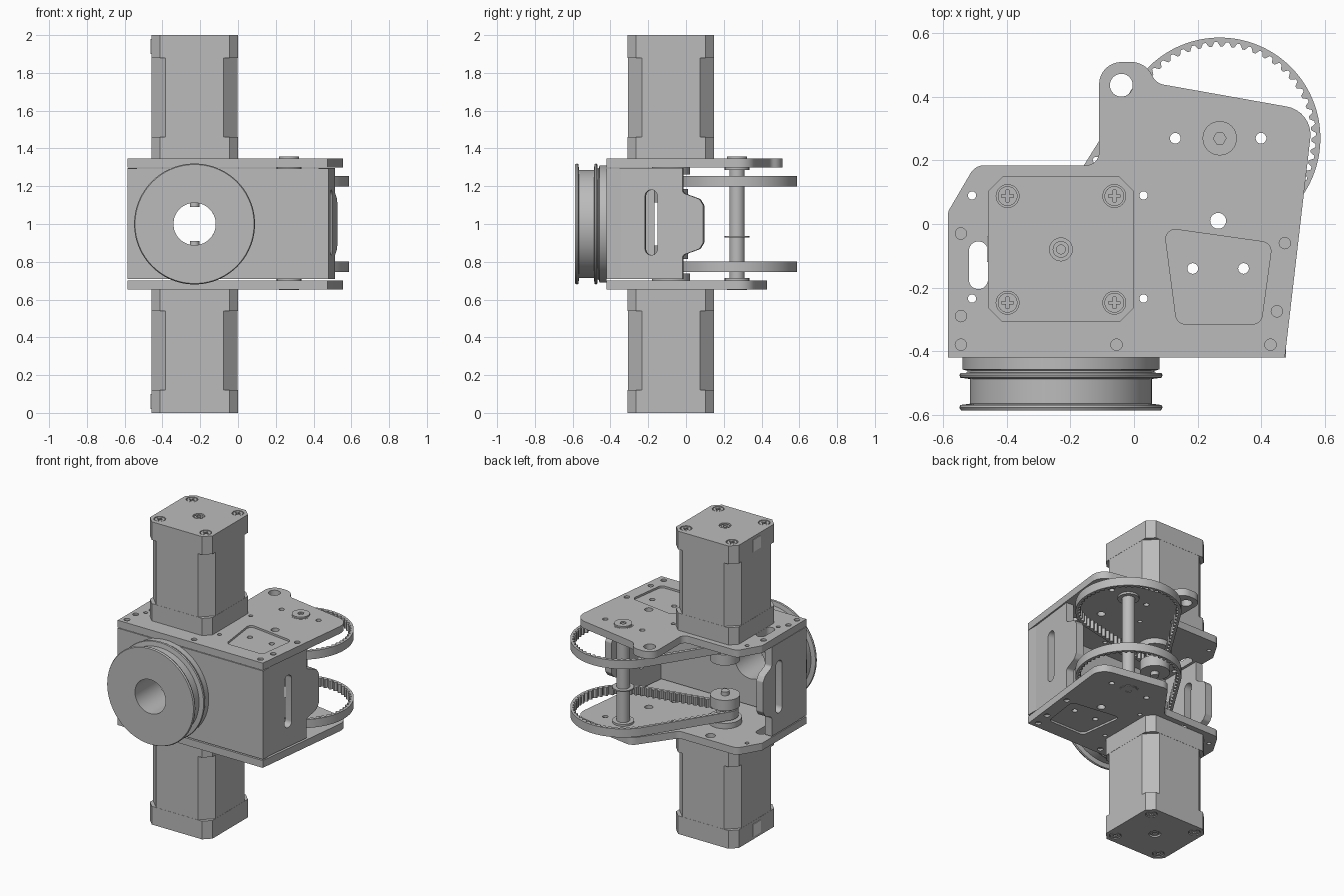
import bpy, bmesh
from math import sin, cos, pi, atan2, acos, tan, hypot
from mathutils import Matrix, Vector

cube = bpy.data.objects.get("Cube")
if cube:
    bpy.data.objects.remove(cube, do_unlink=True)


def material(name, value):
    m = bpy.data.materials.new(name)
    m.use_nodes = True
    col = (value, value, value, 1)
    m.diffuse_color = col
    m.node_tree.nodes["Principled BSDF"].inputs["Base Color"].default_value = col
    return m


GREY = material("machined grey", 0.5)
WHITE = material("connector white", 0.9)
UP = Matrix.Identity(4)
DOWN = Matrix.Translation((0, 0, 2)) @ Matrix.Scale(-1, 4, (0, 0, 1))
parts = []


def finish(name, bm, matrix=UP, mat=GREY):
    bm.transform(matrix)
    bmesh.ops.recalc_face_normals(bm, faces=bm.faces)
    me = bpy.data.meshes.new(name)
    bm.to_mesh(me)
    bm.free()
    me.materials.append(mat)
    ob = bpy.data.objects.new(name, me)
    bpy.context.collection.objects.link(ob)
    parts.append(ob)


# Outline helpers
def circle(x, y, r, n=32):
    return [(x + r * cos(2 * pi * i / n), y + r * sin(2 * pi * i / n)) for i in range(n)]


def rounded(corners, steps=8):
    """Polygon from (x, y, radius) corners with exact arc fillets."""
    out = []
    for i, (x, y, r) in enumerate(corners):
        p = Vector((x, y))
        a = (Vector(corners[i - 1][:2]) - p).normalized()
        b = (Vector(corners[(i + 1) % len(corners)][:2]) - p).normalized()
        if r == 0:
            out.append((x, y))
            continue
        turn = pi - a.angle(b)
        t, w = r * tan(turn / 2), cos(turn / 2)
        for k in range(steps + 1):
            s = k / steps
            c0, c1, c2 = (1 - s) ** 2, 2 * s * (1 - s) * w, s * s
            q = ((p + a * t) * c0 + p * c1 + (p + b * t) * c2) / (c0 + c1 + c2)
            out.append((q.x, q.y))
    return out


def slot(x, y, w, h):
    w, h = w / 2, h / 2
    r = w * 0.98
    return rounded([(x - w, y - h, r), (x + w, y - h, r), (x + w, y + h, r), (x - w, y + h, r)])


def octagon(x, y, h, c):
    return [(x + sx * a, y + sy * b) for sx, sy, a, b in (
        (1, -1, h - c, h), (1, -1, h, h - c), (1, 1, h, h - c), (1, 1, h - c, h),
        (-1, 1, h - c, h), (-1, 1, h, h - c), (-1, -1, h, h - c), (-1, -1, h - c, h))]


def prism(name, outline, z0, z1, holes=(), matrix=UP, mat=GREY):
    """Extrude an outline with holes between two heights."""
    bm = bmesh.new()
    rims = ([], [])
    for loop in [outline, *holes]:
        low, high = ([bm.verts.new((x, y, z)) for x, y in loop] for z in (z0, z1))
        n = len(loop)
        for i in range(n):
            j = (i + 1) % n
            bm.faces.new((low[i], low[j], high[j], high[i]))
            for rim, ring in zip(rims, (low, high)):
                rim.append(bm.edges.get((ring[i], ring[j])))
    for rim in rims:
        bmesh.ops.triangle_fill(bm, use_beauty=True, edges=rim, normal=(0, 0, 1))
    finish(name, bm, matrix, mat)


def lathe(name, profile, matrix=UP, n=64):
    """Spin a closed (radius, height) profile round the z axis."""
    bm = bmesh.new()
    rings = [[bm.verts.new((r * cos(2 * pi * i / n), r * sin(2 * pi * i / n), z))
              for r, z in profile] for i in range(n)]
    m = len(profile)
    for i in range(n):
        a, b = rings[i], rings[(i + 1) % n]
        for k in range(m):
            bm.faces.new((a[k], b[k], b[(k + 1) % m], a[(k + 1) % m]))
    bmesh.ops.remove_doubles(bm, verts=bm.verts, dist=1e-5)
    finish(name, bm, matrix)


def cylinder(name, x, y, r, z0, z1, matrix=UP):
    prism(name, circle(x, y, r, 48), z0, z1, matrix=matrix)


def cross_screw(name, x, y, r, z0, z1, matrix):
    a, b = r * 0.15, r * 0.6
    plus = [(b, -a), (b, a), (a, a), (a, b), (-a, b), (-a, a),
            (-b, a), (-b, -a), (-a, -a), (-a, -b), (a, -b), (a, -a)]
    prism(name, circle(x, y, r), z0, z1, [[(x + p, y + q) for p, q in plus]], matrix)


MX, MY = -0.23, -0.08      # motor axis
SX, SY = 0.27, 0.27        # idler shaft axis


# Toothed belt wrapped round the shaft circle and the motor pulley
def belt(name, z0, z1, matrix, big=0.317, small=0.08):
    dx, dy = MX - SX, MY - SY
    d, th = hypot(dx, dy), atan2(dy, dx)
    phi = acos((big - small) / d)
    straight = d * sin(phi)
    arc_s, arc_b = 2 * phi * small, (2 * pi - 2 * phi) * big
    total = arc_s + arc_b + 2 * straight

    def at(s):
        if s < arc_b:
            return SX, SY, big, th + phi + s / big
        s -= arc_b
        if s < straight:
            f, ang = s / straight, th - phi
        elif s < straight + arc_s:
            f, ang = 1, th - phi + (s - straight) / small
        else:
            f, ang = 1 - (s - straight - arc_s) / straight, th + phi
        return SX + dx * f, SY + dy * f, big + (small - big) * f, ang

    bm = bmesh.new()
    n = 4 * round(total / 0.038)
    rings = []
    for i in range(n):
        x, y, r, ang = at(total * i / n)
        inner = r - (0.028 if i % 4 < 2 else 0.014)
        rings.append([bm.verts.new((x + q * cos(ang), y + q * sin(ang), z))
                      for q, z in ((r, z0), (r, z1), (inner, z1), (inner, z0))])
    for i in range(n):
        a, b = rings[i], rings[(i + 1) % n]
        for k in range(4):
            bm.faces.new((a[k], b[k], b[(k + 1) % 4], a[(k + 1) % 4]))
    finish(name, bm, matrix)


# Plate outlines: the upper plate has a lifting ear, the lower one does not
front_edge = [(-0.585, -0.42, 0), (0.475, -0.42, 0), (0.565, 0.355, 0.09)]
back_edge = [(-0.5, 0.185, 0.05), (-0.585, 0.04, 0.02)]
ear = [(0.07, 0.443, 0.05), (0.035, 0.51, 0.07), (-0.11, 0.51, 0.07), (-0.11, 0.185, 0.04)]
plain = [(0.1, 0.435, 0.06), (-0.08, 0.185, 0.05)]
through = [(0.13, 0.27, 0.017), (0.4, 0.27, 0.017), (0.265, 0.01, 0.025), (-0.51, 0.09, 0.013),
           (0.03, 0.09, 0.013), (0.03, -0.235, 0.013), (-0.51, -0.235, 0.013)]
sunk = [(-0.545, -0.03), (-0.545, -0.29), (-0.545, -0.38), (-0.055, -0.38),
        (0.43, -0.38), (0.45, -0.275), (0.475, -0.06)]
pocket = rounded([(0.095, -0.012, 0.03), (0.435, -0.06, 0.03), (0.4, -0.315, 0.03), (0.135, -0.315, 0.03)])

for side, M, extra in (("upper", UP, ear), ("lower", DOWN, plain)):
    # Side plate: solid base plus a skin with the recesses
    outline = rounded(front_edge + extra + back_edge)
    holes = [circle(*h, 20) for h in through] + [slot(-0.49, -0.13, 0.06, 0.15)]
    holes.append(circle(-0.04, 0.437, 0.036) if side == "upper" else circle(-0.27, 0.13, 0.03))
    pocket_holes = [circle(x, -0.14, 0.017, 16) for x in (0.185, 0.345)]
    prism(side + "_plate", outline, 1.298, 1.333, holes + pocket_holes, M)
    prism(side + "_plate_skin", outline, 1.333, 1.346,
          holes + [pocket] + [circle(x, y, 0.018, 16) for x, y in sunk], M)

    # Motor: flange, body and cap with screws
    corners = [(MX + sx * 0.168, MY + sy * 0.168) for sx in (-1, 1) for sy in (-1, 1)]
    prism(side + "_motor_flange", octagon(MX, MY, 0.229, 0.045), 1.346, 1.46, matrix=M)
    prism(side + "_motor_body", octagon(MX, MY, 0.228, 0.075), 1.46, 1.88, matrix=M)
    prism(side + "_motor_cap", octagon(MX, MY, 0.229, 0.045), 1.88, 1.988, matrix=M)
    prism(side + "_motor_cap_face", octagon(MX, MY, 0.229, 0.045), 1.988, 2.0,
          [circle(x, y, 0.036) for x, y in corners] + [circle(MX, MY, 0.036)], M)
    for x, y in corners:
        cross_screw(side + "_motor_screw", x, y, 0.031, 1.988, 1.998, M)
    prism(side + "_motor_bearing", circle(MX, MY, 0.026), 1.988, 1.996, [circle(MX, MY, 0.014)], M)
    prism(side + "_connector", [(-0.463, -0.12), (-0.457, -0.12), (-0.457, -0.04), (-0.463, -0.04)],
          1.9, 1.98, matrix=M, mat=WHITE)

    # Motor shaft with its drive pulley
    cylinder(side + "_motor_pilot", MX, MY, 0.1, 1.262, 1.298, M)
    cylinder(side + "_motor_shaft", MX, MY, 0.025, 1.09, 1.262, M)
    cylinder(side + "_drive_pulley", MX, MY, 0.052, 1.17, 1.262, M)
    cylinder(side + "_drive_hub", MX, MY, 0.09, 1.115, 1.185, M)
    belt(side + "_belt", 1.198, 1.254, M)

    # Idler shaft collar and hex bolt
    cylinder(side + "_collar", SX, SY, 0.065, 1.285, 1.298, M)
    hexagon = circle(SX, SY, 0.02, 6)
    top = 1.357 if side == "upper" else 1.349
    prism(side + "_bolt_washer", circle(SX, SY, 0.062), 1.346, 1.347, [hexagon], M)
    prism(side + "_bolt_head", circle(SX, SY, 0.054), 1.347, top, [hexagon], M)

# Idler shaft and its thin disc
cylinder("idler_shaft", SX, SY, 0.04, 0.71, 1.29)
cylinder("idler_disc", SX, SY, 0.065, 0.928, 0.936)

# Front wall, drawn in x and z
to_front = Matrix.Rotation(pi / 2, 4, 'X')
prism("front_wall", [(-0.585, 0.71), (0.475, 0.71), (0.485, 1.29), (-0.585, 1.29)][:1]
      + [(0.478, 0.71), (0.478, 1.294), (-0.585, 1.294)], 0.345, 0.42,
      [circle(MX, 1, 0.112, 64)], to_front)

# Side walls with a tongue and a slot, drawn in y and z
to_side = Matrix(((0, 0, 1, 0), (1, 0, 0, 0), (0, 1, 0, 0), (0, 0, 0, 1)))


def side_wall(name, y0, y1, tip, slot_y, matrix):
    shape = rounded([(y0, 0.708, 0), (y1, 0.708, 0), (y1, 0.835, 0.02), (tip - 0.02, 0.868, 0.03),
                     (tip, 0.9, 0.02), (tip, 1.1, 0.02), (tip - 0.02, 1.132, 0.03),
                     (y1, 1.165, 0.02), (y1, 1.296, 0), (y0, 1.296, 0)])
    prism(name, shape, 0, 0.05, [slot(slot_y, 1.008, 0.066, 0.345)], matrix @ to_side)


side_wall("left_wall", 0.0, 0.335, 0.445, 0.168,
          Matrix.Translation((0.425, -0.345, 0)) @ Matrix.Rotation(-0.117, 4, 'Z'))
side_wall("right_wall", -0.345, -0.06, 0.03, -0.135, Matrix.Translation((-0.585, 0, 0)))

# Output pulley on the front, spun round the y axis
flanges = [(0.112, 0.34), (0.14, 0.34), (0.14, 0.42), (0.31, 0.42), (0.31, 0.458), (0.295, 0.462),
           (0.295, 0.468), (0.317, 0.47), (0.32, 0.476), (0.317, 0.484), (0.287, 0.488),
           (0.287, 0.566), (0.317, 0.57), (0.32, 0.578), (0.315, 0.587), (0.112, 0.587)]
lathe("output_pulley", flanges, Matrix.Translation((MX, 0, 1)) @ to_front, 96)

# Smooth round surfaces, keep edges sharp
bpy.ops.object.select_all(action='DESELECT')
for ob in parts:
    ob.select_set(True)
bpy.context.view_layer.objects.active = parts[0]
bpy.ops.object.shade_smooth_by_angle(angle=0.5)
